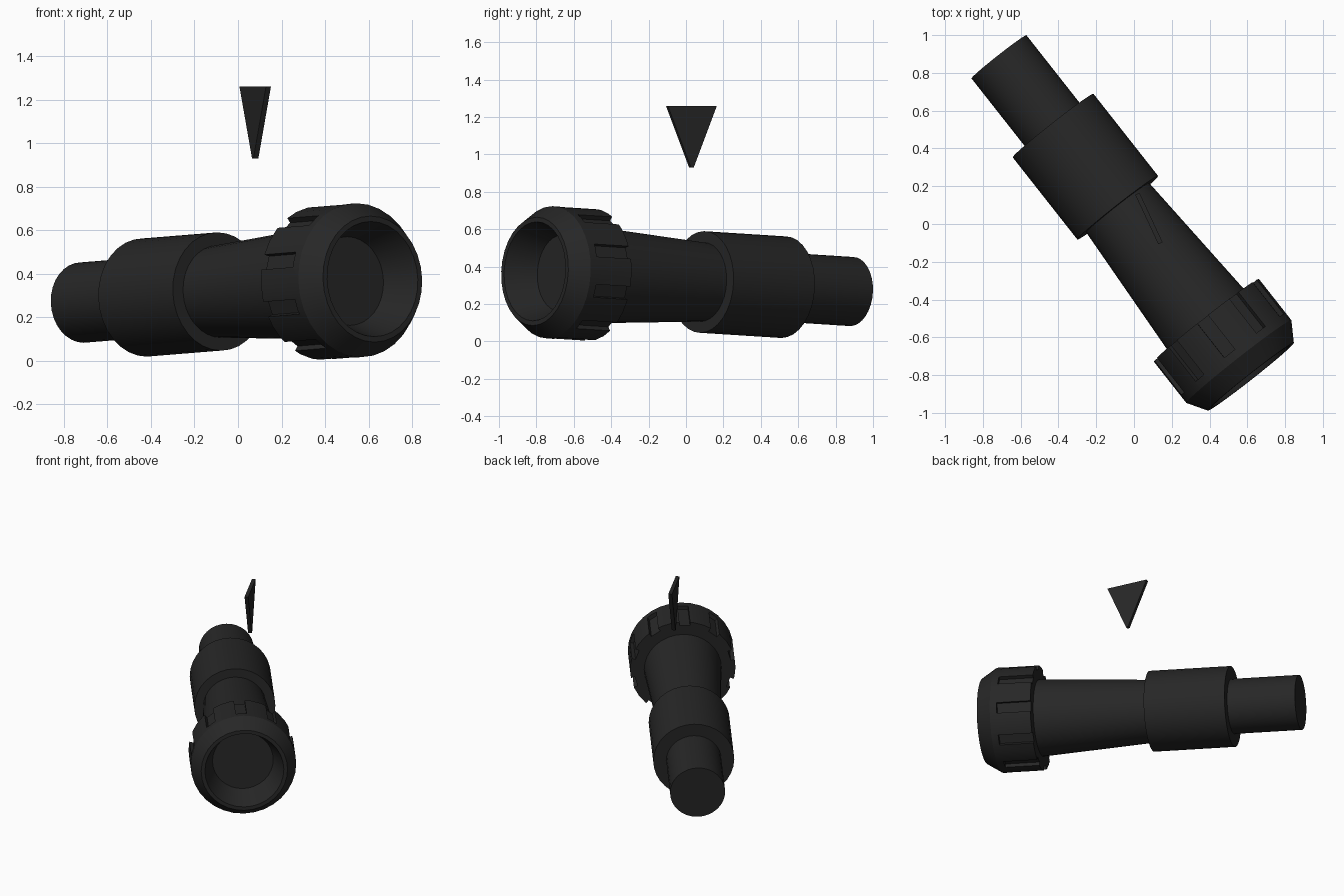
import bpy, bmesh, math
from mathutils import Vector, Matrix

if "Cube" in bpy.data.objects:
    bpy.data.objects.remove(bpy.data.objects["Cube"])

black = bpy.data.materials.new("matte_black")
black.diffuse_color = (0.02, 0.02, 0.02, 1)
black.use_nodes = True
black.node_tree.nodes["Principled BSDF"].inputs["Base Color"].default_value = black.diffuse_color

# Frame of the torch: local z runs along the barrel from tail to lens
axis = Vector((0.618, -0.785, 0.05)).normalized()
side = Vector((0.785, 0.618, 0)).normalized()
up = axis.cross(side)
frame = Matrix((side, up, axis)).transposed().to_4x4()
frame.translation = (-0.715, 0.885, 0.267)


def add(name, bm, matrix):
    bmesh.ops.recalc_face_normals(bm, faces=bm.faces)
    me = bpy.data.meshes.new(name)
    bm.to_mesh(me)
    bm.free()
    me.materials.append(black)
    ob = bpy.data.objects.new(name, me)
    ob.matrix_world = matrix
    bpy.context.collection.objects.link(ob)
    return ob


def smooth(ob):
    bpy.ops.object.select_all(action='DESELECT')
    ob.select_set(True)
    bpy.context.view_layer.objects.active = ob
    bpy.ops.object.shade_smooth_by_angle(angle=math.radians(25))


def lathe(name, profile, sides=32):
    """Solid of revolution; profile of (radius, distance), caps closed as n-gons."""
    bm = bmesh.new()
    rings = [[bm.verts.new((r * math.cos(2 * math.pi * i / sides),
                            r * math.sin(2 * math.pi * i / sides), s))
              for i in range(sides)] for r, s in profile]
    for a, b in zip(rings, rings[1:]):
        for i in range(sides):
            j = (i + 1) % sides
            bm.faces.new((a[i], a[j], b[j], b[i]))
    bm.faces.new(rings[0][::-1])
    bm.faces.new(rings[-1])
    return add(name, bm, frame)


# Barrel sections
tail = lathe("tail_tube", [(0.185, 0), (0.185, 0.48)])
grip = lathe("grip_sleeve", [(0.272, 0.464), (0.272, 1.018)])
neck = lathe("tapered_neck", [(0.211, 1.0), (0.212, 1.018), (0.26, 1.79)])

# Head with chamfered rim and recessed reflector
head = lathe("lamp_head", [(0.354, 1.778), (0.354, 2.056), (0.29, 2.158),
                           (0.265, 2.158), (0.204, 1.98)])

# Ten grooves cut round the head
bm = bmesh.new()
for k in range(10):
    m = (Matrix.Rotation(math.radians(20 + 36 * k), 4, 'Z')
         @ Matrix.Translation((0.375, 0, 1.86))
         @ Matrix.Diagonal((0.10, 0.072, 0.30, 1)))
    bmesh.ops.create_cube(bm, size=1, matrix=m)
cutter = add("groove_cutter", bm, frame)
cutter.hide_render = True
mod = head.modifiers.new("grooves", 'BOOLEAN')
mod.operation = 'DIFFERENCE'
mod.solver = 'EXACT'
mod.object = cutter
bpy.context.view_layer.update()
cut = bpy.data.meshes.new_from_object(
    head.evaluated_get(bpy.context.evaluated_depsgraph_get()))
head.modifiers.clear()
head.data = cut
bpy.data.objects.remove(cutter)

for ob in (tail, grip, neck, head):
    smooth(ob)

# Floating pointer: thin tapered plate hanging above the torch
bm = bmesh.new()
low, high = [[bm.verts.new((sx * w / 2, sy * 0.0125, z))
              for sx, sy in ((-1, -1), (1, -1), (1, 1), (-1, 1))]
             for w, z in ((0.016, 0.93), (0.289, 1.26))]
bm.faces.new(low[::-1])
bm.faces.new(high)
for i in range(4):
    j = (i + 1) % 4
    bm.faces.new((low[i], low[j], high[j], high[i]))
add("pointer", bm, Matrix.Translation((0.079, 0.029, 0))
    @ Matrix.Rotation(math.radians(-65), 4, 'Z'))
